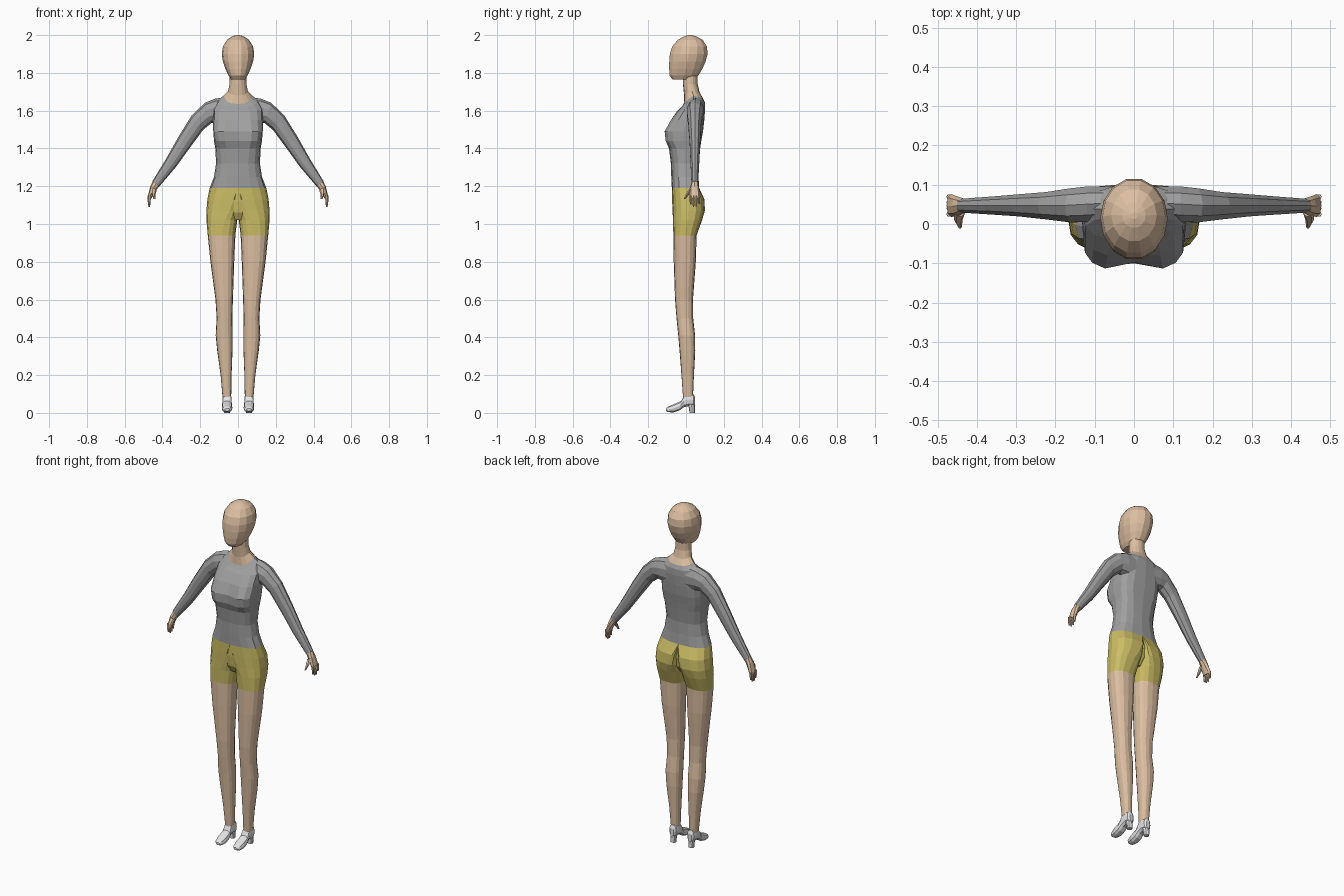
import bpy, bmesh, math


def material(name, rgb):
    m = bpy.data.materials.new(name)
    m.diffuse_color = (*rgb, 1)
    return m


SKIN = material("skin", (0.72, 0.52, 0.36))
GREY = material("grey_shirt", (0.35, 0.35, 0.35))
YELLOW = material("yellow_shorts", (0.60, 0.51, 0.13))
WHITE = material("white_shoes", (0.80, 0.80, 0.82))


def loft(name, rings, mats, rule=None, mirror=False):
    """Skin a list of equal-length rings, closing both ends."""
    bm = bmesh.new()
    vs = [[bm.verts.new(p) for p in r] for r in rings]
    n = len(rings[0])
    for a, b in zip(vs, vs[1:]):
        for i in range(n):
            j = (i + 1) % n
            bm.faces.new((a[i], a[j], b[j], b[i]))
    bm.faces.new(vs[0])
    bm.faces.new(vs[-1])
    bmesh.ops.recalc_face_normals(bm, faces=bm.faces[:])
    if rule:
        for f in bm.faces:
            f.material_index = rule(f.calc_center_median())
    me = bpy.data.meshes.new(name)
    bm.to_mesh(me)
    bm.free()
    for m in mats:
        me.materials.append(m)
    ob = bpy.data.objects.new(name, me)
    bpy.context.collection.objects.link(ob)
    if mirror:
        mod = ob.modifiers.new("mirror", "MIRROR")
        mod.use_mirror_merge = False
    return ob


def power(v, e):
    return math.copysign(abs(v) ** e, v) if abs(v) > 1e-6 else 0.0


def angles(n):
    return [(math.cos(2 * math.pi * i / n), math.sin(2 * math.pi * i / n)) for i in range(n)]


def body_ring(z, w, yf, yb, e=0.8, notch=0.0, drop=0.0, n=16):
    """Level ring round the body; drop lowers the front, notch dents its middle."""
    ym, d, pts = (yf + yb) / 2, (yb - yf) / 2, []
    for c, s in angles(n):
        y = ym + d * power(s, e)
        if s < -0.99:
            y += notch
        pts.append((w * power(c, e), y, z - drop * (-s if s < 0 else s / 3)))
    return pts


def leg_ring(z, xi, xm, xo, yf, yb, n=16):
    """Leg ring with separate inner and outer radii about xm."""
    ym, d, pts = (yf + yb) / 2, (yb - yf) / 2, []
    for c, s in angles(n):
        r = xo - xm if c > 0 else xm - xi
        pts.append((xm + r * power(c, 0.8), ym + d * power(s, 0.8), z))
    return pts


def limb_ring(xo, zo, xi, zi, y0, y1, n=10):
    """Tilted ring spanning an outer and an inner outline point."""
    return [((xo + xi) / 2 + c * (xo - xi) / 2, (y0 + y1) / 2 + s * (y1 - y0) / 2,
             (zo + zi) / 2 + c * (zo - zi) / 2) for c, s in angles(n)]


# Shirt body
loft("shirt_torso", [body_ring(*r) for r in (
    (1.19, .150, -.075, .070),
    (1.25, .127, -.078, .066),
    (1.32, .116, -.080, .065),
    (1.40, .120, -.090, .075, .70),
    (1.44, .127, -.112, .081, .62, .012),
    (1.49, .131, -.118, .090, .60, .020),
    (1.55, .132, -.085, .097, .70, .008),
    (1.61, .132, -.045, .101, .80, 0, .01),
    (1.655, .110, -.024, .100, .80, 0, .035),
    (1.68, .075, -.012, .090, .80, 0, .045))], [GREY])

# Neck with the bare skin inside the neckline
loft("neck", [body_ring(*r) for r in (
    (1.68, .075, -.012, .090, .80, 0, .045),
    (1.705, .052, -.010, .072, .90, 0, .025),
    (1.74, .045, -.016, .062, 1),
    (1.81, .043, -.018, .062, 1))], [SKIN])

# Head, from jaw to crown
loft("head", [body_ring(*r, n=14) for r in (
    (1.765, .036, -.072, .030, .80),
    (1.785, .050, -.088, .066, .85),
    (1.82, .066, -.091, .088, .90),
    (1.86, .080, -.091, .106, .95),
    (1.90, .086, -.088, .117, 1),
    (1.94, .080, -.075, .113, 1),
    (1.975, .058, -.045, .090, 1),
    (1.994, .030, -.010, .054, 1),
    (2.00, .008, .012, .030, 1))], [SKIN])

# Legs, with the shorts as the upper rings
loft("legs_and_shorts", [leg_ring(*r) for r in (
    (1.19, 0, 0, .150, -.075, .070),
    (1.13, 0, .022, .162, -.074, .098),
    (1.07, 0, .045, .167, -.071, .100),
    (1.02, .004, .07, .167, -.069, .085),
    (.94, .014, .085, .160, -.067, .056),
    (.80, .020, .083, .146, -.065, .052),
    (.60, .027, .075, .119, -.058, .037),
    (.50, .030, .072, .113, -.050, .038),
    (.41, .028, .072, .118, -.041, .048),
    (.33, .029, .070, .110, -.034, .049),
    (.20, .034, .064, .092, -.024, .042),
    (.085, .036, .059, .082, -.016, .037))],
    [YELLOW, SKIN], lambda c: 0 if c.z > .94 else 1, mirror=True)

# Filler between the two halves of the shorts
loft("shorts_crotch", [body_ring(*r) for r in (
    (1.19, .060, -.074, .068, .6),
    (1.12, .060, -.073, .082, .6),
    (1.06, .055, -.066, .074, .6),
    (1.02, .030, -.045, .045, .8))], [YELLOW])

# Sleeved arms
loft("sleeves", [limb_ring(*r) for r in (
    (.060, 1.672, .060, 1.52, .010, .098),
    (.120, 1.664, .112, 1.53, .003, .098),
    (.175, 1.642, .140, 1.535, .002, .093),
    (.245, 1.575, .185, 1.498, .010, .083),
    (.315, 1.462, .256, 1.402, .018, .077),
    (.382, 1.343, .330, 1.300, .023, .071),
    (.452, 1.228, .418, 1.197, .028, .065))], [GREY], mirror=True)

# Hands: palm, four fingers and thumb
loft("palms", [limb_ring(*r, n=8) for r in (
    (.448, 1.234, .414, 1.203, .029, .064),
    (.464, 1.200, .434, 1.178, .020, .070),
    (.477, 1.150, .454, 1.142, .018, .076),
    (.476, 1.138, .458, 1.134, .020, .074))], [SKIN], mirror=True)
for i, tip in enumerate((1.102, 1.090, 1.092, 1.106)):
    y = .025 + i * .0148
    loft("finger_%d" % (i + 1), [limb_ring(*r, n=6) for r in (
        (.478, 1.150, .459, 1.146, y - .007, y + .007),
        (.478, 1.118, .464, 1.116, y - .006, y + .006),
        (.474, tip, .465, tip, y - .004, y + .004))], [SKIN], mirror=True)
loft("thumb", [limb_ring(*r, n=6) for r in (
    (.458, 1.195, .430, 1.180, .018, .040),
    (.458, 1.165, .436, 1.160, .000, .022),
    (.448, 1.134, .438, 1.132, -.012, -.002))], [SKIN], mirror=True)


def shoe_ring(y, z0, z1, w, lean=0.0):
    """Upright ring across the foot; lean moves its top backwards."""
    zm, h = (z0 + z1) / 2, (z1 - z0) / 2
    return [(.058 + w * power(c, .8), y + lean * (s + 1) / 2, zm + h * power(s, .8))
            for c, s in angles(10)]


# Heeled shoes
loft("shoes", [shoe_ring(*r) for r in (
    (-.106, .010, .024, .012),
    (-.095, .003, .034, .022),
    (-.065, .002, .047, .028),
    (-.035, .012, .064, .027, .010),
    (-.012, .028, .100, .024, .004),
    (.020, .036, .105, .025),
    (.040, .034, .102, .022),
    (.048, .040, .085, .012))], [WHITE], mirror=True)
loft("shoe_heels", [leg_ring(*r, n=8) for r in (
    (.055, .037, .058, .079, .004, .047),
    (.025, .042, .058, .074, .016, .047),
    (0, .043, .058, .073, .018, .047))], [WHITE], mirror=True)
